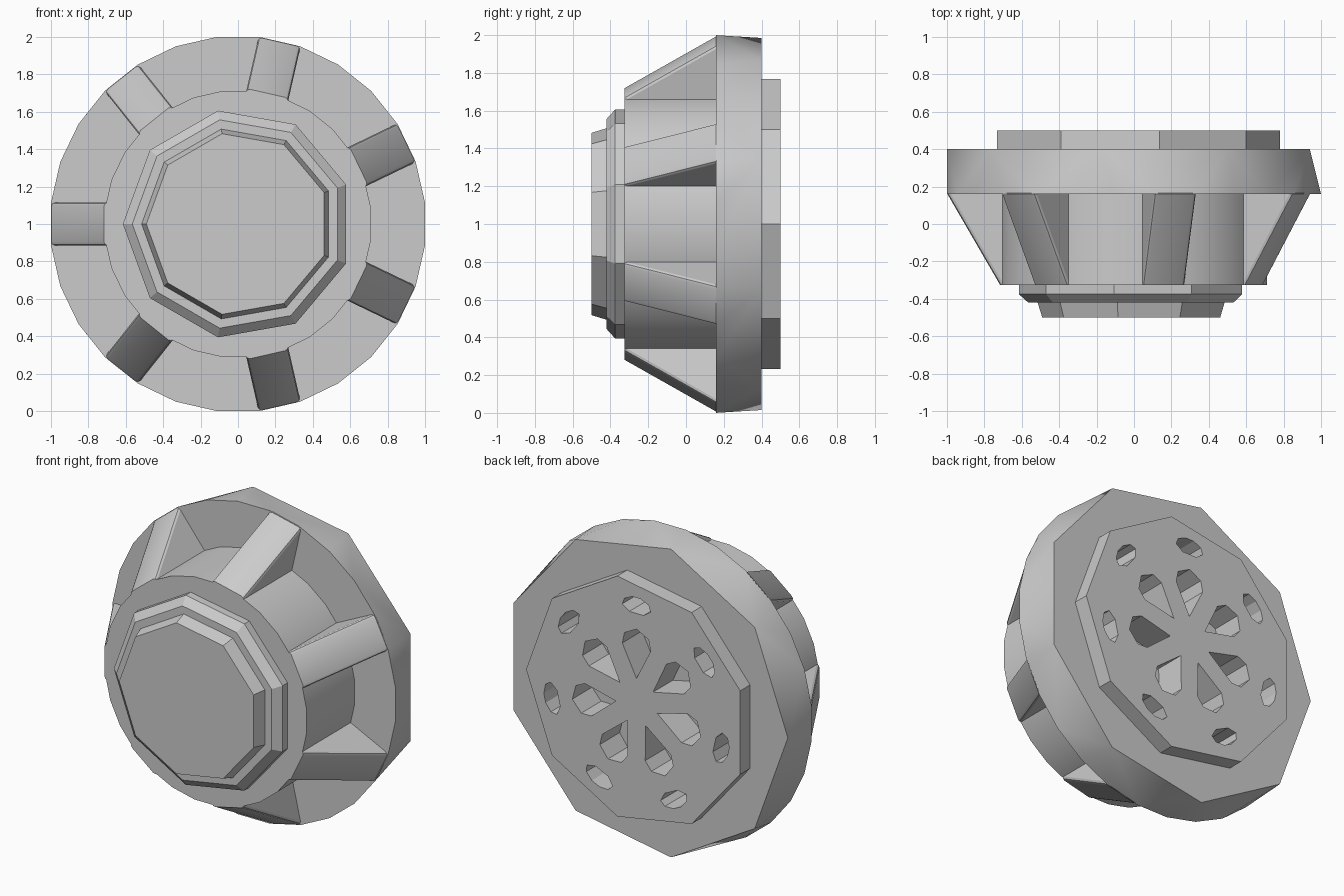
import bpy, bmesh
from math import cos, sin, pi, radians
from mathutils import Matrix, Vector

if "Cube" in bpy.data.objects:
    bpy.data.objects.remove(bpy.data.objects["Cube"])

CENTRE_Z = 1.0
STEP = 2 * pi / 7


def finish(name, bm, smooth=False):
    bmesh.ops.recalc_face_normals(bm, faces=bm.faces)
    mesh = bpy.data.meshes.new(name)
    bm.to_mesh(mesh)
    bm.free()
    ob = bpy.data.objects.new(name, mesh)
    bpy.context.collection.objects.link(ob)
    if smooth:
        bpy.ops.object.select_all(action='DESELECT')
        ob.select_set(True)
        bpy.context.view_layer.objects.active = ob
        bpy.ops.object.shade_smooth_by_angle(angle=radians(25))
    return ob


def ring(bm, y, r, n, phase):
    return [bm.verts.new((r * cos(phase + 2 * pi * i / n), y,
                          CENTRE_Z + r * sin(phase + 2 * pi * i / n))) for i in range(n)]


def turned(name, profile, n, phase, smooth=False):
    """Closed n-sided solid along y from (y, radius) pairs."""
    bm = bmesh.new()
    rings = [ring(bm, y, r, n, phase) for y, r in profile]
    for a, b in zip(rings, rings[1:]):
        for i in range(n):
            bm.faces.new((a[i], a[(i + 1) % n], b[(i + 1) % n], b[i]))
    bm.faces.new(rings[0])
    bm.faces.new(rings[-1])
    return finish(name, bm, smooth)


def radial_prism(bm, outline, y0, y1, angle):
    """Extrude a (radius, sideways) outline along y, at the given angle."""
    rot = Matrix.Rotation(-angle, 4, 'Y')
    up = Vector((0, 0, CENTRE_Z))
    a, b = [[bm.verts.new(rot @ Vector((r, y, s)) + up) for r, s in outline] for y in (y0, y1)]
    n = len(outline)
    for i in range(n):
        bm.faces.new((a[i], a[(i + 1) % n], b[(i + 1) % n], b[i]))
    bm.faces.new(a)
    bm.faces.new(b)


# Rim: 28-sided front blending into a nine-sided back
bm = bmesh.new()
ring(bm, 0.16, 1.006, 28, pi / 28)
ring(bm, 0.40, 1.0, 9, pi)
bmesh.ops.convex_hull(bm, input=bm.verts)
bmesh.ops.dissolve_limit(bm, angle_limit=0.002, verts=bm.verts, edges=bm.edges)
rim = finish("rim", bm, True)

# Back plate
back_plate = turned("back_plate", [(0.40, 0.78), (0.50, 0.78)], 9, 0)

# Hub and the stepped front cap
turned("hub", [(-0.325, 0.716), (0.17, 0.716)], 28, pi / 28, True)
turned("front_collar", [(-0.30, 0.615), (-0.375, 0.615), (-0.42, 0.565)], 9, pi)
turned("front_cap", [(-0.41, 0.516), (-0.42, 0.515), (-0.50, 0.49)], 9, pi)

# Seven sloping ribs with softened outer edges
bm = bmesh.new()
side = [(0.6, -0.325), (0.716, -0.325), (1.0, 0.16), (1.0, 0.17), (0.6, 0.17)]
half = 0.115
for k in range(7):
    rot = Matrix.Rotation(-(pi + k * STEP), 4, 'Y')
    up = Vector((0, 0, CENTRE_Z))
    section = [(-half, 0.0), (-half, -0.02), (-half + 0.006, -0.006), (-half + 0.02, 0.0)]
    across = [(s, d) for s, d in section[1:]] + [(-s, d) for s, d in reversed(section[1:])]
    front = [(0.6, -half)] + [(0.716 + d, s) for s, d in across] + [(0.6, half)]
    back = [(0.6, -half)] + [(1.0 + d, s) for s, d in across] + [(0.6, half)]
    a = [bm.verts.new(rot @ Vector((r, -0.325, s)) + up) for r, s in front]
    b = [bm.verts.new(rot @ Vector((r, 0.165, s)) + up) for r, s in back]
    n = len(a)
    for i in range(n):
        bm.faces.new((a[i], a[(i + 1) % n], b[(i + 1) % n], b[i]))
    bm.faces.new(a)
    bm.faces.new(b)
finish("ribs", bm, True)

# Seven teardrop and seven small outer recesses in the back
bm = bmesh.new()
teardrop = [(0.15, 0), (0.35, -0.1), (0.42, -0.085), (0.465, 0), (0.42, 0.085), (0.35, 0.1)]
pocket = [(0.565, -0.05), (0.60, -0.1), (0.64, -0.085), (0.665, -0.03),
          (0.665, 0.03), (0.64, 0.085), (0.60, 0.1), (0.565, 0.05)]
for k in range(7):
    for outline in (teardrop, pocket):
        radial_prism(bm, outline, 0.30, 0.60, pi / 2 + k * STEP)
cutter = finish("recess_cutter", bm)
cutter.hide_render = True
for ob in (rim, back_plate):
    mod = ob.modifiers.new("recesses", 'BOOLEAN')
    mod.operation = 'DIFFERENCE'
    mod.solver = 'EXACT'
    mod.object = cutter
    bpy.context.view_layer.objects.active = ob
    bpy.ops.object.modifier_apply(modifier=mod.name)
bpy.data.objects.remove(cutter)
